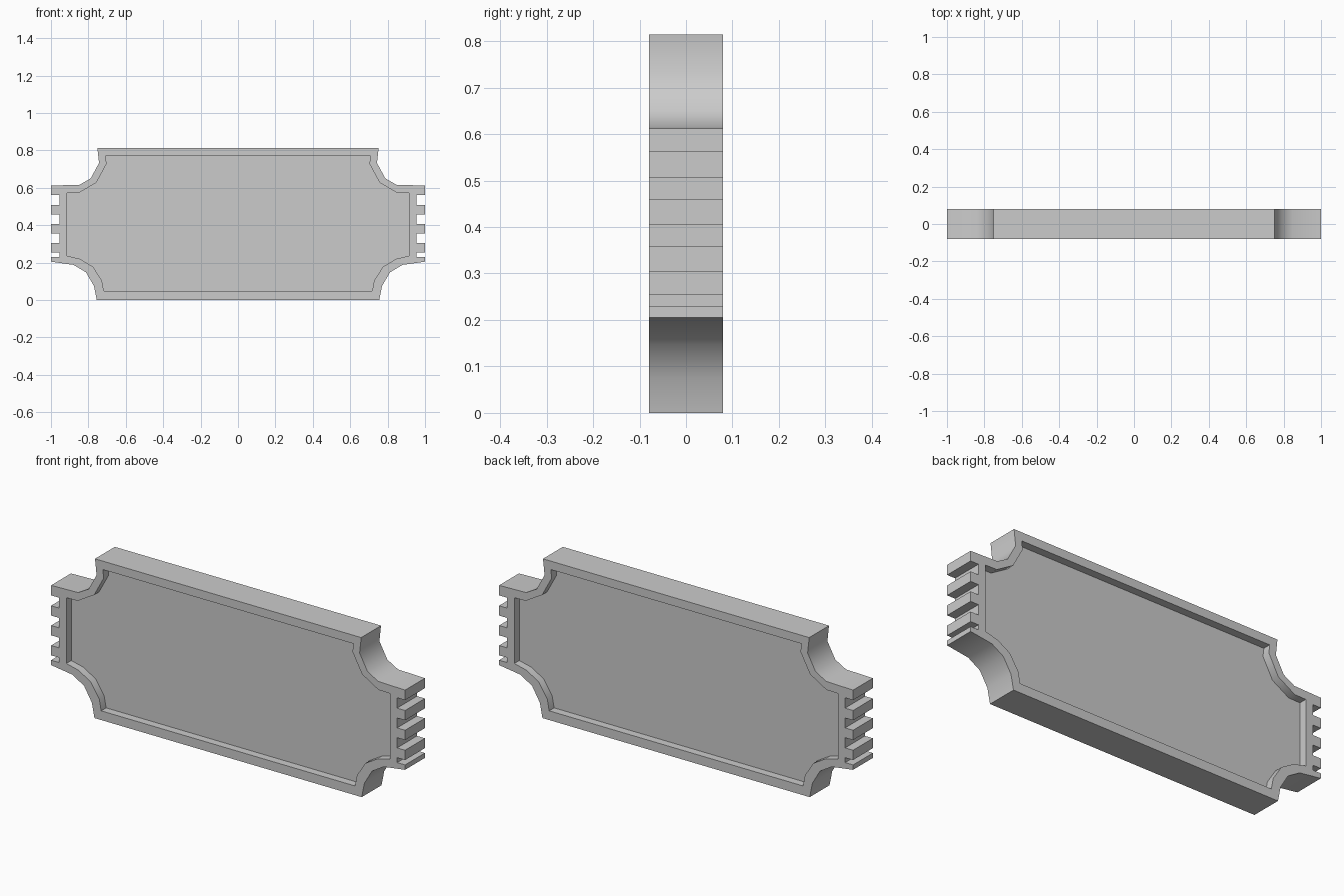
import bpy, bmesh, math

if "Cube" in bpy.data.objects:
    bpy.data.objects.remove(bpy.data.objects["Cube"])

HALF = 0.08      # half thickness
PANEL = 0.04     # half thickness at the recessed panel


def mirrored(right):
    """Close a right-hand profile (bottom to top) with its mirror image."""
    return right + [(-x, z) for x, z in reversed(right)]


# outer profile: lower scoop, toothed end, upper scoop
outer = [(0.755, 0), (0.77, 0.075), (0.813, 0.148), (0.879, 0.188), (1, 0.205)]
for z0, z1 in [(0.23, 0.255), (0.305, 0.357), (0.407, 0.458), (0.508, 0.561)]:
    outer += [(1, z0), (0.955, z0), (0.955, z1), (1, z1)]
outer += [(1, 0.612), (0.848, 0.616), (0.788, 0.65), (0.743, 0.733), (0.752, 0.814)]

# inner profile of the recess
inner = [(0.717, 0.047), (0.728, 0.104), (0.775, 0.178), (0.845, 0.22),
         (0.914, 0.236), (0.914, 0.572), (0.85, 0.573), (0.757, 0.628),
         (0.703, 0.728), (0.708, 0.771)]
outer, inner = mirrored(outer), mirrored(inner)

bm = bmesh.new()


def ring(points, y):
    return [bm.verts.new((x, y, z)) for x, z in points]


def loop_edges(vs):
    return [bm.edges.new((v, vs[i - 1])) for i, v in enumerate(vs)]


def walls(a, b):
    for i in range(len(a)):
        bm.faces.new((a[i - 1], a[i], b[i], b[i - 1]))


# raised rim and recessed panel on both sides
rims = []
for s in (-1, 1):
    rim_out, rim_in = ring(outer, s * HALF), ring(inner, s * HALF)
    floor = ring(inner, s * PANEL)
    bmesh.ops.triangle_fill(bm, use_beauty=True, normal=(0, s, 0),
                            edges=loop_edges(rim_out) + loop_edges(rim_in))
    walls(rim_in, floor)
    bm.faces.new(floor)
    rims.append(rim_out)

# outer edge
walls(*rims)
bmesh.ops.recalc_face_normals(bm, faces=bm.faces)
bmesh.ops.dissolve_limit(bm, angle_limit=0.01, verts=bm.verts, edges=bm.edges,
                         delimit={'NORMAL'})

mesh = bpy.data.meshes.new("ticket")
bm.to_mesh(mesh)
bm.free()
ticket = bpy.data.objects.new("ticket", mesh)
bpy.context.collection.objects.link(ticket)
bpy.context.view_layer.objects.active = ticket
ticket.select_set(True)
bpy.ops.object.shade_smooth_by_angle(angle=math.radians(40))
